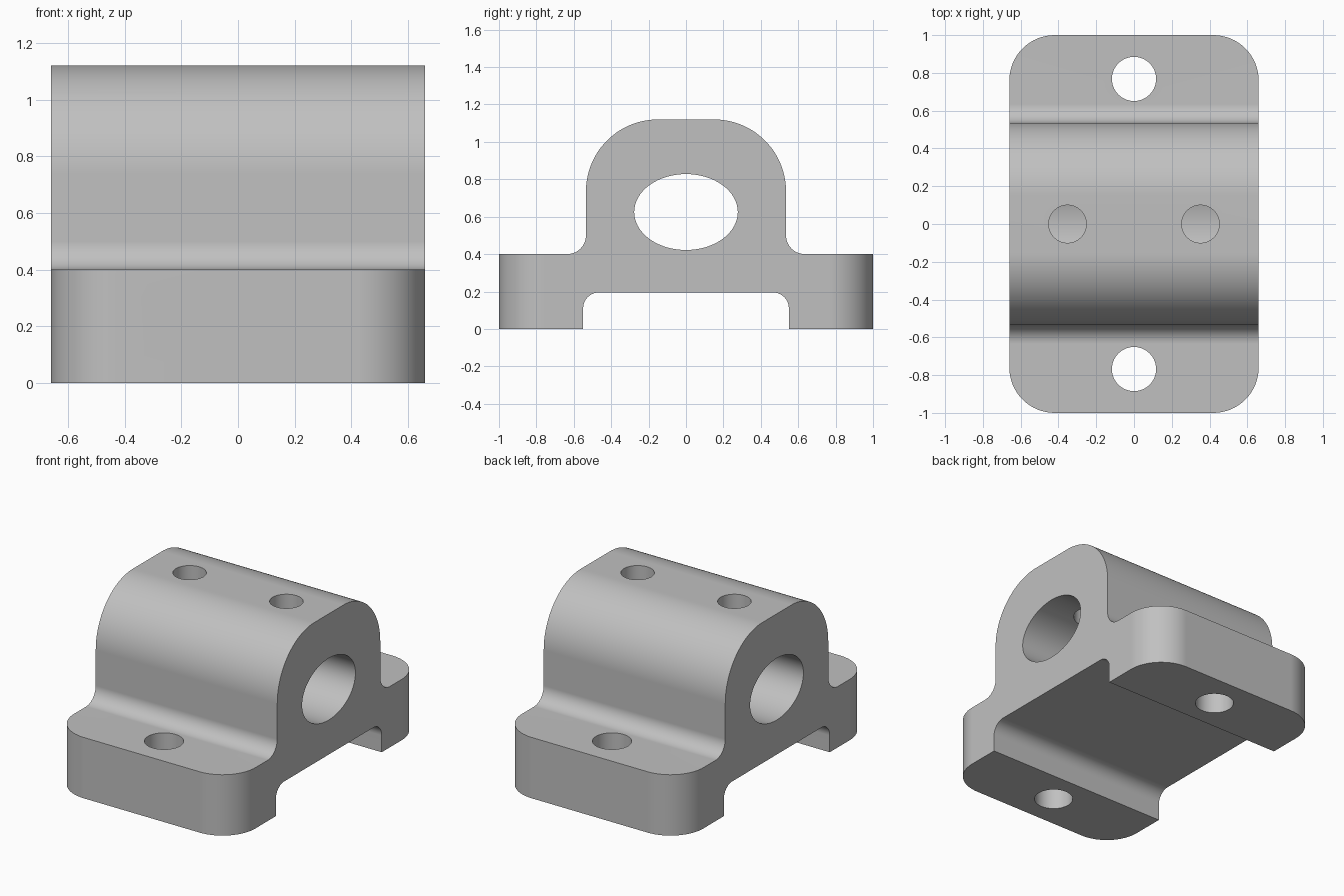
import bpy, bmesh
from math import sin, cos, pi, radians

cube = bpy.data.objects.get("Cube")
if cube:
    bpy.data.objects.remove(cube, do_unlink=True)

metal = bpy.data.materials.new("plain_grey")
metal.use_nodes = True
grey = (0.53, 0.53, 0.53, 1)
metal.diffuse_color = grey
metal.node_tree.nodes["Principled BSDF"].inputs["Base Color"].default_value = grey


def arc(cx, cy, rx, ry, start, end, steps):
    """Points on an elliptical arc, angles in degrees."""
    angles = [radians(start + (end - start) * i / steps) for i in range(steps + 1)]
    return [(cx + rx * cos(a), cy + ry * sin(a)) for a in angles]


def prism(name, outline, axis, low, high):
    """Extrude an outline along x (outline in y, z) or along z (outline in x, y)."""
    place = (lambda p, d: (d, *p)) if axis == "x" else (lambda p, d: (*p, d))
    bm = bmesh.new()
    face = bm.faces.new([bm.verts.new(place(p, low)) for p in outline])
    top = bmesh.ops.extrude_face_region(bm, geom=[face])["geom"]
    move = place((0, 0), high - low)
    bmesh.ops.translate(bm, vec=move, verts=[v for v in top if isinstance(v, bmesh.types.BMVert)])
    bmesh.ops.recalc_face_normals(bm, faces=bm.faces)
    mesh = bpy.data.meshes.new(name)
    bm.to_mesh(mesh)
    bm.free()
    mesh.materials.append(metal)
    obj = bpy.data.objects.new(name, mesh)
    bpy.context.collection.objects.link(obj)
    return obj


def combine(body, cutter, operation):
    """Apply a boolean and discard the cutter."""
    bpy.context.view_layer.objects.active = body
    mod = body.modifiers.new("cut", "BOOLEAN")
    mod.operation, mod.solver, mod.object = operation, "EXACT", cutter
    bpy.ops.object.modifier_apply(modifier=mod.name)
    bpy.data.objects.remove(cutter, do_unlink=True)


# Side profile: foot, fillet, rounded hump and the channel underneath
HALF = 0.66
half_profile = (
    arc(0.465, 0.11, 0.085, 0.085, 90, 0, 10)
    + [(0.55, 0), (1, 0), (1, 0.4)]
    + arc(0.635, 0.5, 0.1, 0.1, 270, 180, 12)
    + arc(0.15, 0.735, 0.385, 0.385, 0, 90, 28)
)
profile = half_profile + [(-y, z) for y, z in reversed(half_profile)]
block = prism("bearing_block", profile, "x", -HALF, HALF)

# Rounded vertical corners of the feet
r = 0.24
plan = []
for sx, sy, start in ((1, 1, 0), (-1, 1, 90), (-1, -1, 180), (1, -1, 270)):
    plan += arc(sx * (HALF - r), sy * (1 - r), r, r, start, start + 90, 16)
combine(block, prism("corner_cutter", plan, "z", -0.2, 1.4), "INTERSECT")

# Oval bore through the hump
bore = arc(0, 0.625, 0.277, 0.203, 0, 360, 64)[:-1]
combine(block, prism("bore_cutter", bore, "x", -1, 1), "DIFFERENCE")

# Bolt holes through the feet and oil holes down into the bore
for s in (-1, 1):
    bolt = arc(0, s * 0.768, 0.117, 0.117, 0, 360, 40)[:-1]
    combine(block, prism("bolt_cutter", bolt, "z", -0.2, 0.6), "DIFFERENCE")
    oil = arc(s * 0.352, 0, 0.1, 0.1, 0, 360, 40)[:-1]
    combine(block, prism("oil_cutter", oil, "z", 0.625, 1.4), "DIFFERENCE")

# Smooth curves, crisp edges
bpy.ops.object.select_all(action="DESELECT")
block.select_set(True)
bpy.context.view_layer.objects.active = block
bpy.ops.object.shade_smooth_by_angle(angle=radians(30))
normals = block.modifiers.new("even_shading", "WEIGHTED_NORMAL")
normals.keep_sharp = True
